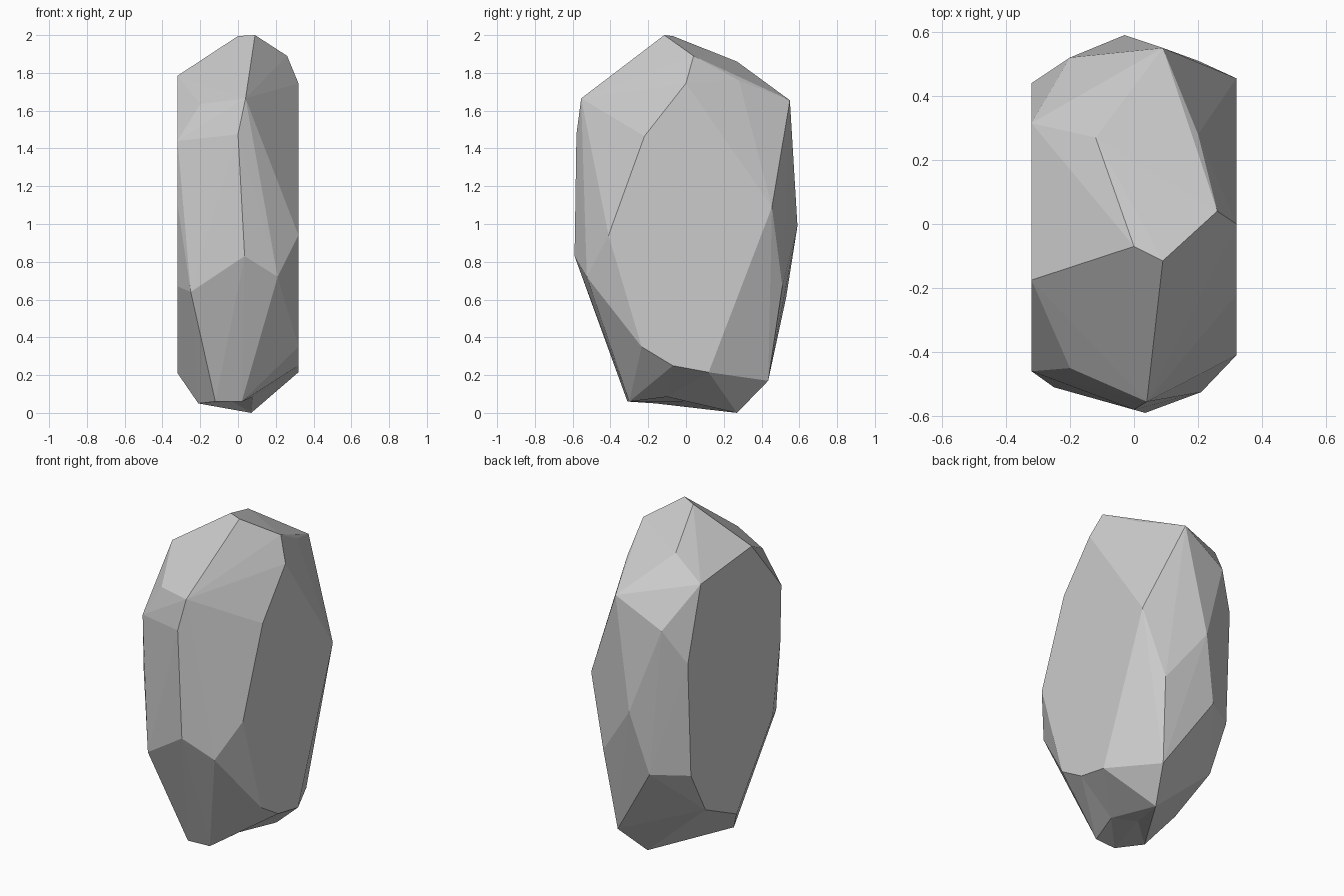
import bpy
import bmesh

default_cube = bpy.data.objects.get("Cube")
if default_cube:
    bpy.data.objects.remove(default_cube, do_unlink=True)


def make_material(name, colour):
    """Plain flat colour for both viewport and render."""
    material = bpy.data.materials.new(name)
    material.use_nodes = True
    material.diffuse_color = colour
    shader = next(node for node in material.node_tree.nodes
                  if node.type == "BSDF_PRINCIPLED")
    shader.inputs["Base Color"].default_value = colour
    return material


def add_points(mesh_builder, points):
    """Add loose corner points and return them."""
    return [mesh_builder.verts.new(point) for point in points]


def wall(side_x, outline):
    """Corners of a flat cut side, from an outline in y and z."""
    return [(side_x, y, z) for y, z in outline]


half_width = .32

# Flat cut sides of the stone
left_wall = wall(half_width, [
    (0, 1.745), (-.22, 1.465), (-.41, .94), (-.235, .35),
    (-.07, .25), (.12, .215), (.455, 1.09)])
right_wall = wall(-half_width, [
    (-.175, 1.785), (-.46, 1.44), (-.45, 1.1), (-.375, .67),
    (-.03, .21), (.27, .35), (.41, .61), (.44, 1.3), (.315, 1.74)])

# Chipped corners of the crown
crown = [(.09, -.115, 2), (0, -.07, 1.995), (.26, .04, 1.89),
         (.2, .28, 1.76), (-.12, .27, 1.86)]

# Chipped corners of the front face
front_chips = [(.04, -.555, 1.665), (-.2, -.45, 1.635), (0, -.58, 1.475),
               (.035, -.59, .83), (.21, -.525, .72), (-.25, -.51, .64)]

# Chipped corners of the back face
back_chips = [(.09, .55, 1.655), (-.2, .52, 1.5), (-.03, .59, .99),
              (.2, .51, .67), (-.125, .53, .61), (.155, .435, .17)]

# Corners around the foot
foot = [(-.12, -.31, .06), (.02, -.3, .06), (-.21, -.16, .05), (.07, .27, 0)]

# Shallow hollow under the foot: kept low for the hull, then raised
hollow = [(-.03, 0, .06), (.08, -.1, .085)]
hollow_depth = .075

bm = bmesh.new()
for group in (left_wall, right_wall, crown, front_chips, back_chips, foot):
    add_points(bm, group)
hollow_verts = add_points(bm, [(x, y, z - hollow_depth) for x, y, z in hollow])

# Wrap the corners in a faceted skin and drop unused points
bmesh.ops.convex_hull(bm, input=bm.verts[:])
for vert in hollow_verts:
    if vert.is_valid:
        vert.co.z += hollow_depth
loose = [vert for vert in bm.verts if not vert.link_faces]
bmesh.ops.delete(bm, geom=loose, context="VERTS")
bmesh.ops.recalc_face_normals(bm, faces=bm.faces[:])

rock_mesh = bpy.data.meshes.new("rock")
bm.to_mesh(rock_mesh)
bm.free()
rock_mesh.materials.append(make_material("stone grey", (.6, .6, .6, 1)))

rock = bpy.data.objects.new("rock", rock_mesh)
bpy.context.collection.objects.link(rock)
